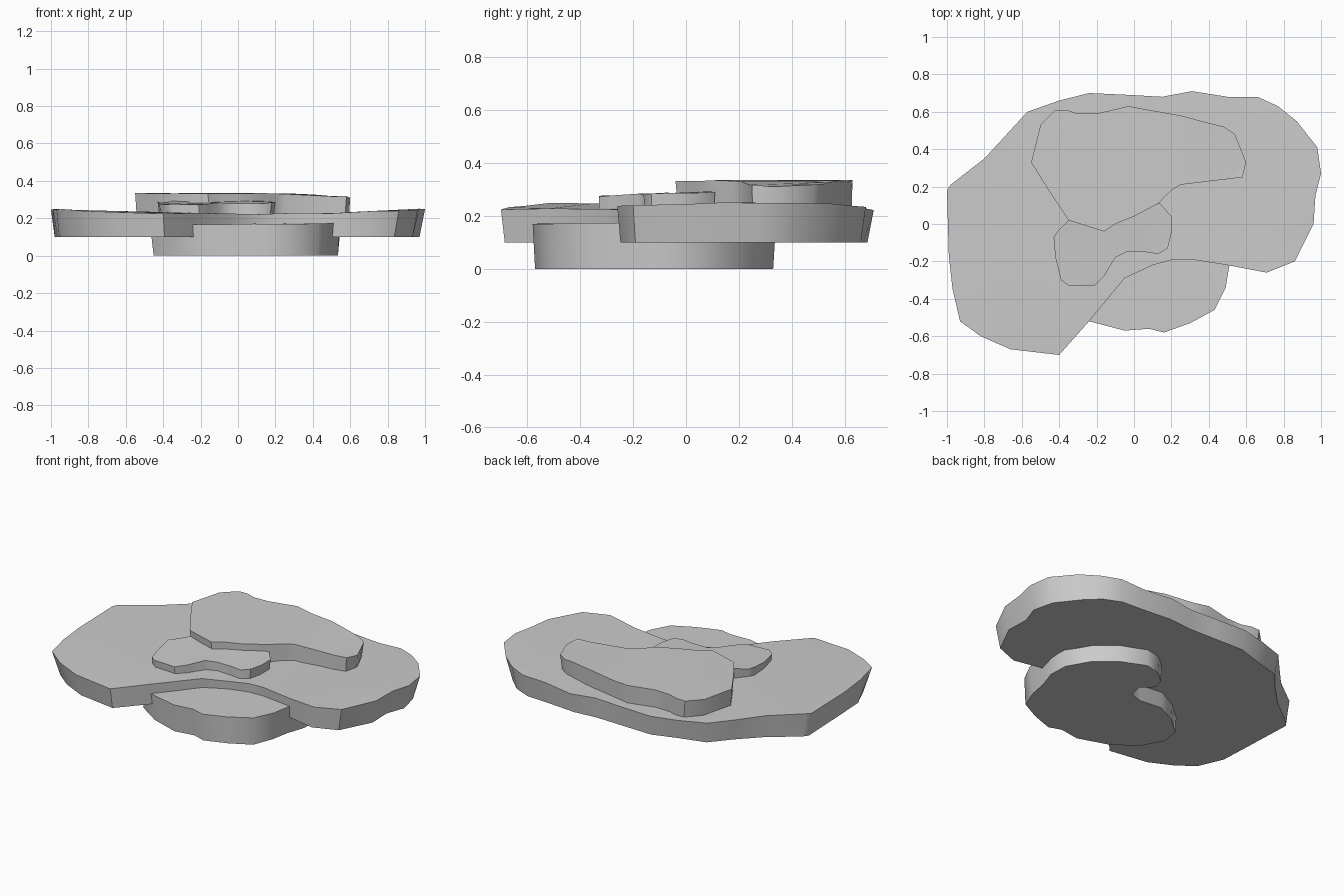
import bpy, bmesh, math, random

if "Cube" in bpy.data.objects:
    bpy.data.objects.remove(bpy.data.objects["Cube"])

random.seed(4)


def slab(name, outline, bottom, top, draft):
    """Rock slab: outline at the top, slightly ragged inset foot, gently uneven top."""
    bm = bmesh.new()
    n = len(outline)
    cx = sum(p[0] for p in outline) / n
    cy = sum(p[1] for p in outline) / n
    upper, lower = [], []
    for x, y in outline:
        k = 1 - draft * random.uniform(0.4, 1.5)
        upper.append(bm.verts.new((x, y, top(x, y) + random.uniform(-0.004, 0.004))))
        lower.append(bm.verts.new((cx + (x - cx) * k, cy + (y - cy) * k, bottom)))
    caps = [bm.faces.new(upper), bm.faces.new(lower[::-1])]
    for i in range(n):
        j = (i + 1) % n
        bm.faces.new((lower[i], lower[j], upper[j], upper[i]))
    bmesh.ops.triangulate(bm, faces=caps)
    bmesh.ops.recalc_face_normals(bm, faces=bm.faces)
    mesh = bpy.data.meshes.new(name)
    bm.to_mesh(mesh)
    bm.free()
    obj = bpy.data.objects.new(name, mesh)
    bpy.context.collection.objects.link(obj)
    bpy.ops.object.select_all(action='DESELECT')
    obj.select_set(True)
    bpy.context.view_layer.objects.active = obj
    bpy.ops.object.shade_smooth_by_angle(angle=math.radians(40))
    return obj


# Wide main slab with the bay in its front edge
slab("main_slab", [
    (-1, .18), (-.99, -.17), (-.97, -.35), (-.93, -.52), (-.82, -.6), (-.66, -.67),
    (-.4, -.7), (-.24, -.52), (-.05, -.29), (.1, -.22), (.21, -.19), (.31, -.19),
    (.5, -.22), (.71, -.26), (.86, -.2), (.96, 0), (.97, .15), (1, .27), (.98, .41),
    (.87, .55), (.77, .63), (.66, .68), (.5, .68), (.31, .71), (.15, .68), (-.02, .69),
    (-.24, .7), (-.4, .66), (-.57, .6), (-.68, .48), (-.8, .35), (-.98, .21)],
    .10, lambda x, y: .223 + .027 * x * x, .03)

# Bottom step: curled slab with a notch at the back left
slab("bottom_step", [
    (-.24, -.52), (-.05, -.57), (.08, -.56), (.16, -.58), (.3, -.53), (.43, -.46),
    (.49, -.34), (.51, -.22), (.54, -.1), (.55, .03), (.46, .17), (.33, .28), (.18, .34),
    (.08, .32), (0, .25), (-.02, .18), (.05, .11), (.03, .03), (-.05, 0), (-.2, .02),
    (-.33, -.05), (-.44, -.15), (-.47, -.27), (-.38, -.41)],
    0, lambda x, y: .17, .03)

# Large upper slab
slab("upper_slab", [
    (-.55, .33), (-.45, .17), (-.35, .02), (-.16, -.04), (-.1, 0), (0, .04), (.13, .11),
    (.2, .18), (.25, .21), (.5, .24), (.58, .25), (.6, .33), (.54, .48), (.48, .52),
    (.4, .54), (.25, .58), (.08, .61), (-.03, .63), (-.2, .59), (-.3, .59), (-.36, .61),
    (-.42, .61), (-.5, .53)],
    .19, lambda x, y: .332 - .06 * max(0, x - .3), .025)

# Small middle slab tucked against the upper one
slab("middle_slab", [
    (-.35, .02), (-.41, -.04), (-.43, -.07), (-.42, -.18), (-.39, -.3), (-.35, -.33),
    (-.21, -.33), (-.16, -.28), (-.1, -.18), (-.04, -.15), (.06, -.15), (.13, -.16),
    (.18, -.13), (.2, -.05), (.2, .04), (.14, .11), (0, .09), (-.2, .03)],
    .18, lambda x, y: .288 + .04 * y, .03)
